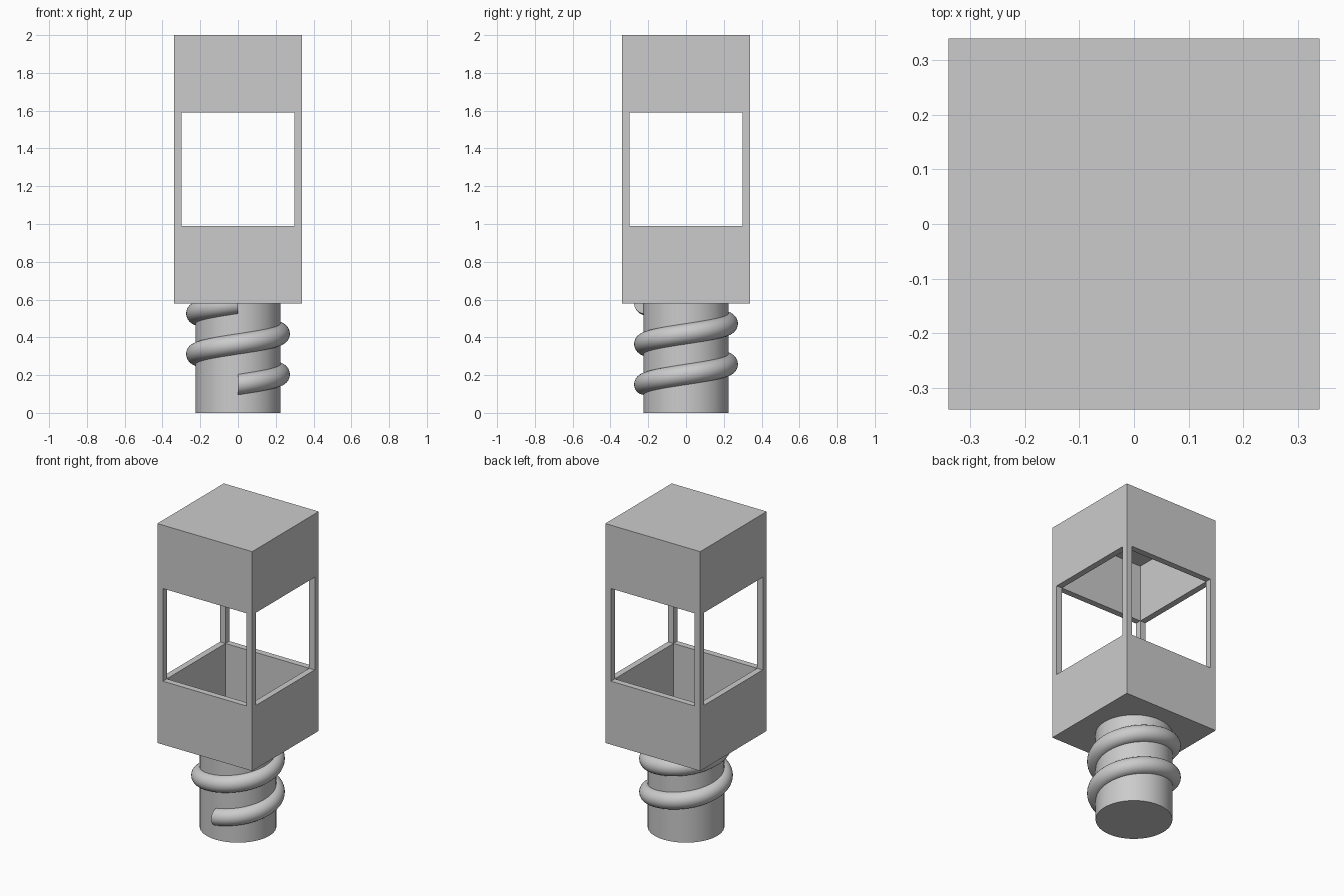
import bpy
import bmesh
from math import pi, sin, cos

if "Cube" in bpy.data.objects:
    bpy.data.objects.remove(bpy.data.objects["Cube"], do_unlink=True)

HALF = 0.34                    # half width of the housing
WALL = 0.04
INNER = HALF - WALL
BOTTOM, TOP = 0.58, 2.0
WINDOW_LOW, WINDOW_HIGH = 0.99, 1.59


def box(name, half_x, half_y, low, high):
    bpy.ops.mesh.primitive_cube_add(size=2, location=(0, 0, (low + high) / 2))
    obj = bpy.context.object
    obj.name = name
    obj.scale = (half_x, half_y, (high - low) / 2)
    bpy.ops.object.transform_apply(location=True, rotation=False, scale=True)
    return obj


def smooth(obj):
    bpy.ops.object.select_all(action='DESELECT')
    obj.select_set(True)
    bpy.context.view_layer.objects.active = obj
    bpy.ops.object.shade_smooth_by_angle(angle=pi / 6)


# Hollow square housing with a window through each side
housing = box("housing", HALF, HALF, BOTTOM, TOP)
cutters = [
    box("cavity_cutter", INNER, INNER, BOTTOM + WALL, TOP - WALL),
    box("side_window_cutter", 1, INNER, WINDOW_LOW, WINDOW_HIGH),
    box("front_window_cutter", INNER, 1, WINDOW_LOW, WINDOW_HIGH),
]
bpy.context.view_layer.objects.active = housing
for cutter in cutters:
    cutter.hide_render = True
    cut = housing.modifiers.new(cutter.name, 'BOOLEAN')
    cut.operation = 'DIFFERENCE'
    cut.solver = 'EXACT'
    cut.object = cutter
    bpy.ops.object.modifier_apply(modifier=cut.name)
for cutter in cutters:
    bpy.data.objects.remove(cutter, do_unlink=True)

# Round stem, seated in the housing floor
SEAT = BOTTOM + WALL / 2
bpy.ops.mesh.primitive_cylinder_add(vertices=64, radius=0.225, depth=SEAT,
                                    location=(0, 0, SEAT / 2))
stem = bpy.context.object
stem.name = "stem"
smooth(stem)

# Round screw thread: a circle swept along a two-turn helix
RADIUS, TUBE, PITCH, START = 0.22, 0.055, 0.215, 0.15
TURNS, STEPS, SIDES = 2, 64, 24
bm = bmesh.new()
rings = []
for i in range(TURNS * STEPS + 1):
    turn = i / STEPS
    angle = 2 * pi * turn - pi / 2
    ring = []
    for j in range(SIDES):
        around = 2 * pi * j / SIDES
        r = RADIUS + TUBE * cos(around)
        z = START + PITCH * turn + TUBE * sin(around)
        # keep the last stretch inside the housing floor
        z = min(z, SEAT)
        ring.append(bm.verts.new((r * cos(angle), r * sin(angle), z)))
    rings.append(ring)
for a, b in zip(rings, rings[1:]):
    for j in range(SIDES):
        k = (j + 1) % SIDES
        bm.faces.new((a[j], b[j], b[k], a[k]))
bm.faces.new(rings[0])
bm.faces.new(rings[-1])
bmesh.ops.recalc_face_normals(bm, faces=bm.faces)
mesh = bpy.data.meshes.new("screw_thread")
bm.to_mesh(mesh)
bm.free()
thread = bpy.data.objects.new("screw_thread", mesh)
bpy.context.collection.objects.link(thread)
smooth(thread)
